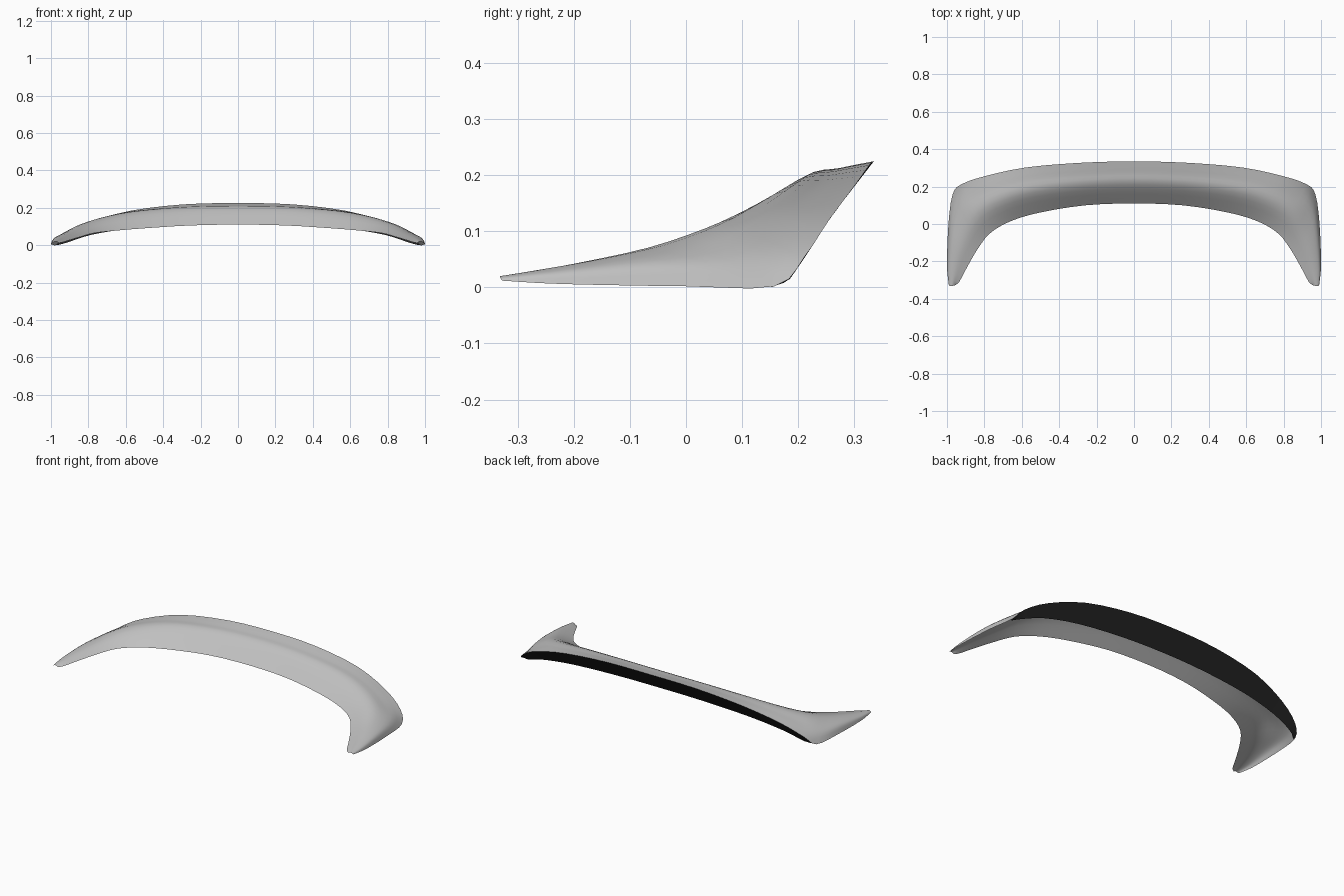
import bpy, bmesh, math
from mathutils import Vector

cube = bpy.data.objects.get("Cube")
if cube:
    bpy.data.objects.remove(cube, do_unlink=True)


def material(name, value):
    m = bpy.data.materials.new(name)
    m.use_nodes = True
    color = (value, value, value, 1)
    m.diffuse_color = color
    m.node_tree.nodes["Principled BSDF"].inputs["Base Color"].default_value = color
    return m


def spline(points, steps):
    """Smooth Catmull-Rom path through the points."""
    out = []
    n = len(points)
    for i in range(n - 1):
        b, c = points[i], points[i + 1]
        a = points[i - 1] if i else b * 2 - c
        d = points[i + 2] if i + 2 < n else c * 2 - b
        for k in range(steps):
            t = k / steps
            out.append(0.5 * (2 * b + (c - a) * t + (2 * a - 5 * b + 4 * c - d) * t ** 2
                              + (3 * b - a - 3 * c + d) * t ** 3))
    return out + [points[-1]]


def rail(half):
    """Full smooth rail from the half that starts on the centre line."""
    pts = [Vector(p) for p in half]
    return spline([Vector((-p.x, p.y, p.z)) for p in reversed(pts[1:])] + pts, STEPS)


def loft(name, sections, mat):
    """Smooth sheet across a row of equal-length sections."""
    bm = bmesh.new()
    rings = [[bm.verts.new(p) for p in s] for s in sections]
    for a, b in zip(rings, rings[1:]):
        for k in range(len(a) - 1):
            bm.faces.new((a[k], b[k], b[k + 1], a[k + 1]))
    mesh = bpy.data.meshes.new(name)
    bm.to_mesh(mesh)
    bm.free()
    mesh.materials.append(mat)
    ob = bpy.data.objects.new(name, mesh)
    bpy.context.collection.objects.link(ob)
    bpy.ops.object.select_all(action='DESELECT')
    bpy.context.view_layer.objects.active = ob
    ob.select_set(True)
    bpy.ops.object.shade_smooth_by_angle(angle=math.radians(40))


STEPS = 3
# Rails from the centre to the tip
front_lip = rail([(0, .11, .11), (.26, .1, .105), (.5, .062, .09), (.66, .015, .077),
                  (.77, -.05, .064), (.84, -.14, .045), (.9, -.245, .027),
                  (.935, -.31, .016), (.958, -.328, .012)])
ridge = rail([(0, .21, .197), (.27, .2, .192), (.53, .17, .174), (.7, .125, .147),
              (.83, .06, .112), (.9, -.04, .075), (.945, -.165, .048),
              (.962, -.27, .03), (.972, -.331, .02)])
shoulder = rail([(0, .275, .213), (.28, .265, .207), (.56, .24, .181), (.755, .195, .138),
                 (.885, .14, .085), (.95, .07, .052), (.98, -.07, .04),
                 (.991, -.24, .025), (.985, -.331, .017)])
rear_edge = rail([(0, .335, .225), (.29, .327, .218), (.58, .302, .183), (.8, .255, .12),
                  (.925, .211, .054), (.97, .158, .002), (.992, 0, .002),
                  (1, -.22, .006), (.99, -.328, .012)])
panel_foot = rail([(0, .25, .115), (.28, .245, .11), (.57, .23, .09), (.785, .208, .055),
                   (.91, .185, .015), (.966, .15, 0)])

# Grey skin: an open shell curving from the lip over the ridge to the rear edge
skin = [spline(list(points), 4) for points in zip(front_lip, ridge, shoulder, rear_edge)]
loft("spoiler_skin", skin, material("light_grey_paint", 0.53))

# Dark panel hanging below the rear edge, between the two rear corners
corner = 3 * STEPS
panel = list(zip(rear_edge[corner:-corner], panel_foot))
loft("rear_panel", panel, material("black_panel", 0.018))
